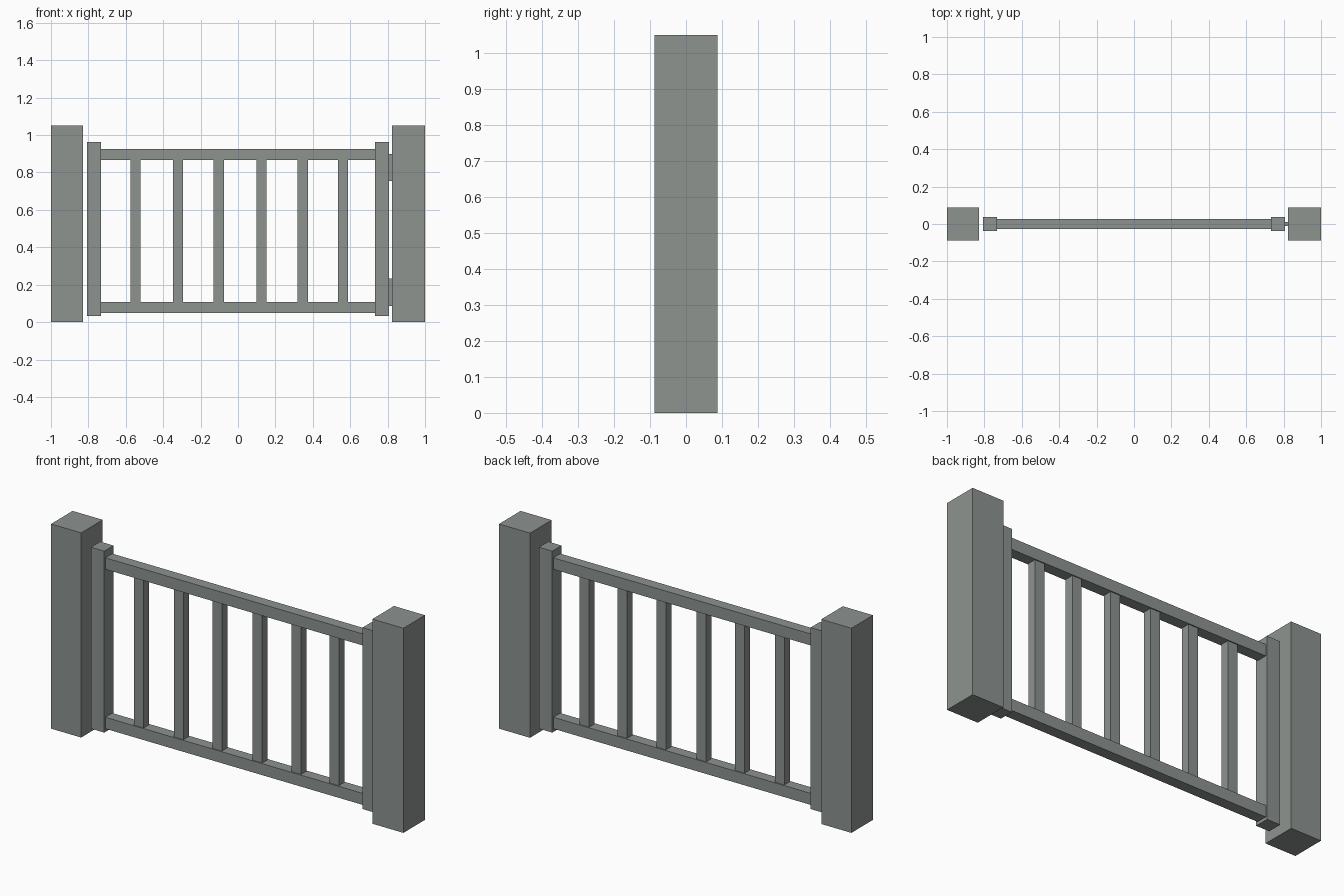
import bpy

cube = bpy.data.objects.get("Cube")
if cube:
    bpy.data.objects.remove(cube, do_unlink=True)

# Single weathered grey for the whole gate
COLOR = (0.266, 0.292, 0.279, 1.0)
grey = bpy.data.materials.new("stone_grey")
grey.use_nodes = True
grey.diffuse_color = COLOR
grey.node_tree.nodes["Principled BSDF"].inputs["Base Color"].default_value = COLOR


def block(name, x0, x1, depth, z0, z1):
    """Box between two x and two z limits, centred on y = 0."""
    bpy.ops.mesh.primitive_cube_add(size=1, location=((x0 + x1) / 2, 0, (z0 + z1) / 2))
    obj = bpy.context.object
    obj.name = name
    obj.scale = (x1 - x0, depth, z1 - z0)
    bpy.ops.object.transform_apply(location=False, rotation=False, scale=True)
    obj.data.materials.append(grey)
    return obj


# Heavy square posts at both ends
block("right_post", -1, -0.829, 0.175, 0, 1.05)
block("left_post", 0.824, 1, 0.175, 0, 1.05)

# Upright stiles of the gate frame
block("right_stile", -0.808, -0.733, 0.075, 0.032, 0.963)
block("left_stile", 0.733, 0.808, 0.075, 0.032, 0.963)

# Horizontal rails
block("top_rail", -0.733, 0.733, 0.056, 0.866, 0.925)
block("bottom_rail", -0.733, 0.733, 0.056, 0.048, 0.107)

# Slightly uneven balusters between the rails
for i, x in enumerate((-0.547, -0.321, -0.103, 0.126, 0.346, 0.561)):
    block(f"baluster_{i + 1}", x - 0.027, x + 0.027, 0.045, 0.107, 0.866)

# Hinge plates bridging the gap to the left post
block("upper_hinge", 0.808, 0.824, 0.02, 0.755, 0.9)
block("lower_hinge", 0.808, 0.824, 0.02, 0.085, 0.232)
